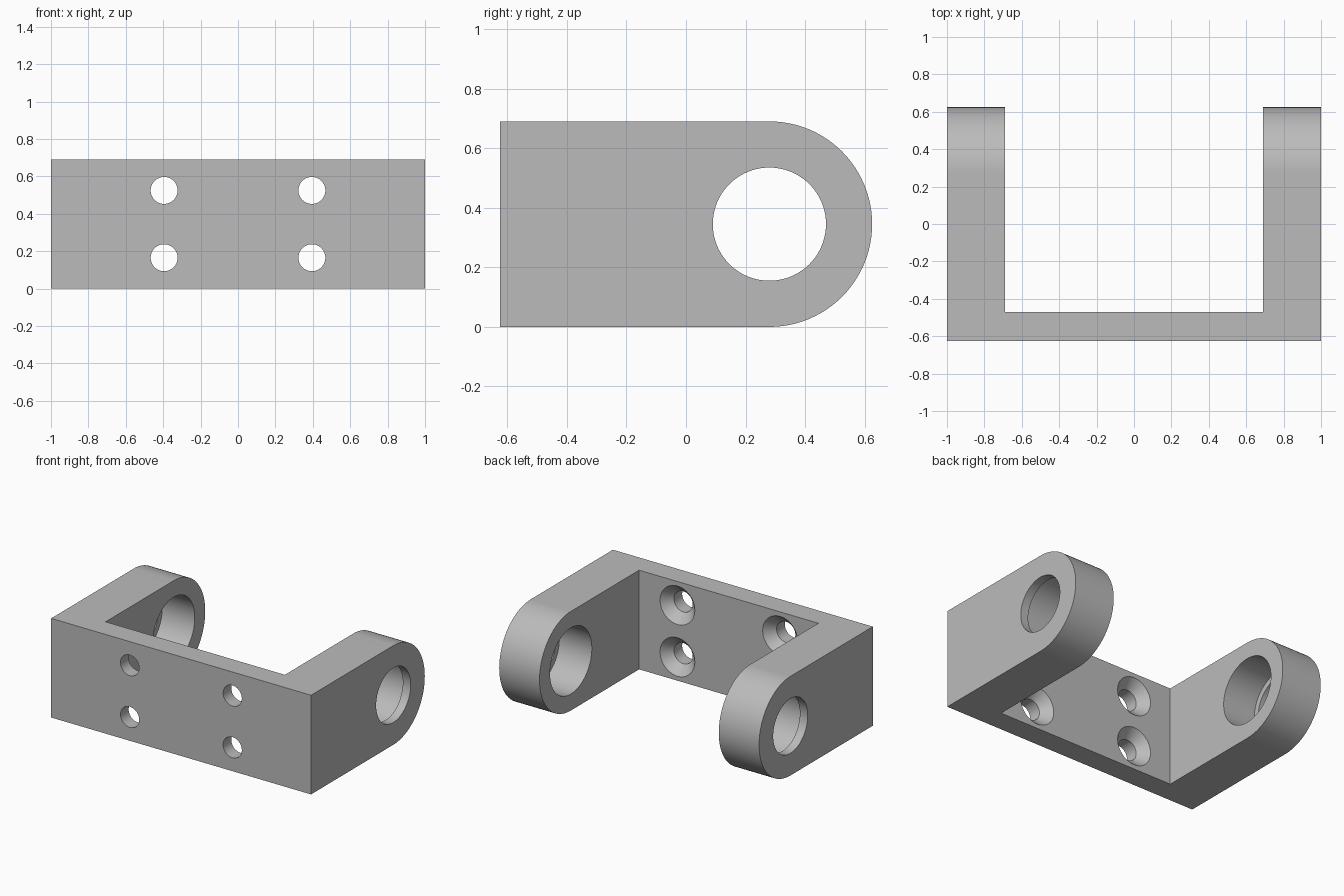
import bpy, bmesh, math
from mathutils import Vector, Matrix

if "Cube" in bpy.data.objects:
    bpy.data.objects.remove(bpy.data.objects["Cube"], do_unlink=True)

HEIGHT, FRONT, PLATE_BACK = 0.69, -0.625, -0.47
ARM_INNER = 0.69
RADIUS = HEIGHT / 2
EYE_Y = -FRONT - RADIUS

grey = bpy.data.materials.new("plain_grey")
grey.use_nodes = True
colour = (0.5, 0.5, 0.5, 1)
grey.diffuse_color = colour
grey.node_tree.nodes["Principled BSDF"].inputs["Base Color"].default_value = colour


def add_object(name, bm):
    bmesh.ops.recalc_face_normals(bm, faces=bm.faces[:])
    mesh = bpy.data.meshes.new(name)
    bm.to_mesh(mesh)
    bm.free()
    mesh.materials.append(grey)
    obj = bpy.data.objects.new(name, mesh)
    bpy.context.collection.objects.link(obj)
    return obj


def prism(name, points, sweep):
    """Extrude a flat outline along a vector."""
    bm = bmesh.new()
    face = bm.faces.new([bm.verts.new(p) for p in points])
    top = bmesh.ops.extrude_face_region(bm, geom=[face])["geom"]
    bmesh.ops.translate(bm, vec=sweep, verts=[v for v in top if isinstance(v, bmesh.types.BMVert)])
    return add_object(name, bm)


def turned(name, profile, location, direction, sides):
    """Solid of revolution from (radius, distance) pairs along a direction."""
    bm = bmesh.new()
    rings = []
    for r, t in profile:
        angles = [2 * math.pi * i / sides for i in range(sides)]
        rings.append([bm.verts.new((r * math.cos(a), r * math.sin(a), t)) for a in angles])
    for low, high in zip(rings, rings[1:]):
        for i in range(sides):
            j = (i + 1) % sides
            bm.faces.new((low[i], low[j], high[j], high[i]))
    bm.faces.new(rings[0])
    bm.faces.new(rings[-1])
    turn = Vector(direction).to_track_quat('Z', 'Y').to_matrix().to_4x4()
    bm.transform(Matrix.Translation(location) @ turn)
    return add_object(name, bm)


def combine(target, tool, operation):
    tool.hide_render = True
    mod = target.modifiers.new("cut", 'BOOLEAN')
    mod.operation, mod.solver, mod.object = operation, 'EXACT', tool
    bpy.context.view_layer.objects.active = target
    bpy.ops.object.modifier_apply(modifier=mod.name)
    bpy.data.objects.remove(tool, do_unlink=True)


# U-shaped plan, trimmed by the rounded side outline
plan = [(-1, -1), (1, -1), (1, 1), (ARM_INNER, 1), (ARM_INNER, PLATE_BACK),
        (-ARM_INNER, PLATE_BACK), (-ARM_INNER, 1), (-1, 1)]
bracket = prism("clevis_bracket", [(x, y, -0.2) for x, y in plan], (0, 0, 1.2))
side = [(-1.2, FRONT, HEIGHT), (-1.2, FRONT, 0)]
for i in range(49):
    a = math.pi * (i / 48 - 0.5)
    side.append((-1.2, EYE_Y + RADIUS * math.cos(a), RADIUS + RADIUS * math.sin(a)))
combine(bracket, prism("side_outline_cutter", side, (2.4, 0, 0)), 'INTERSECT')

# Stepped bores, wide inside with a thin outer lip
for s in (-1, 1):
    bore = turned("bore_cutter", [(0.23, 0), (0.23, 0.44), (0.19, 0.44), (0.19, 0.7)],
                  (s * 0.5, EYE_Y, RADIUS), (s, 0, 0), 80)
    combine(bracket, bore, 'DIFFERENCE')

# Countersunk screw holes in the plate
for x in (-0.395, 0.395):
    for dz in (-0.18, 0.18):
        screw = turned("screw_hole_cutter", [(0.153, -0.02), (0.072, 0.065), (0.072, 0.3)],
                       (x, PLATE_BACK, RADIUS + dz), (0, -1, 0), 48)
        combine(bracket, screw, 'DIFFERENCE')

# Smooth round walls, crisp edges, flat faces kept flat
bpy.ops.object.select_all(action='DESELECT')
bracket.select_set(True)
bpy.context.view_layer.objects.active = bracket
bpy.ops.object.shade_smooth_by_angle(angle=math.radians(30))
weighted = bracket.modifiers.new("flat_faces", 'WEIGHTED_NORMAL')
weighted.keep_sharp = True
